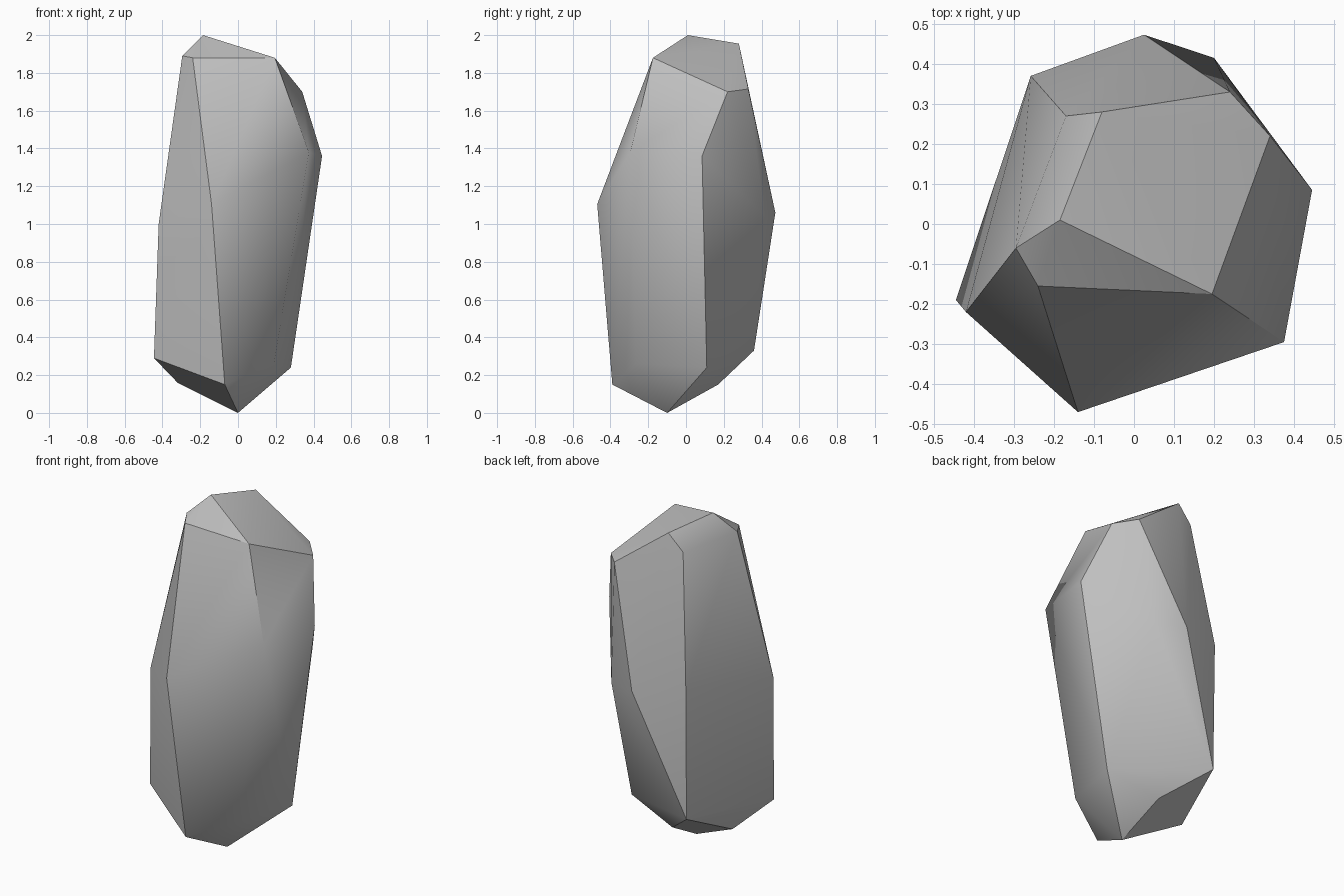
import bpy
import bmesh

# Remove the default object
default = bpy.data.objects.get("Cube")
if default:
    bpy.data.objects.remove(default, do_unlink=True)

# Corners of the crystal, from the tip down to the foot
corners = {
    "X": (-.185, .01, 2), "A": (-.295, -.06, 1.89), "B": (-.24, -.155, 1.88),
    "G": (.195, -.175, 1.88), "N": (-.08, .28, 1.955), "O": (-.17, .27, 1.86),
    "P": (.24, .33, 1.715), "L": (.34, .22, 1.7), "H": (.375, -.295, 1.38),
    "K": (.445, .085, 1.36), "C": (-.14, -.47, 1.105), "F": (-.42, -.22, 1),
    "R": (.025, .473, 1.06), "Q": (.2, .415, 1.045), "T": (-.258, .37, 1.1),
    "E": (-.445, -.19, .29), "D": (-.07, -.39, .15), "I": (.19, -.265, .26),
    "J": (.28, .11, .24), "S": (-.255, .36, .33), "V": (-.32, .02, .16),
    "W": (-.03, .17, .15), "Z": (0, -.1, 0),
}

# Cut facets, each named by the corners around it
facets = {
    "front": "BGHIDC",
    "right": "GLKJZDIH",
    "front_left": "ABCDEF",
    "tip_front": "XABG",
    "tip_top": "XGLPN",
    "back": "NPRSTO",
    "back_right": "LKJZWSRQP",
    "left": "XNOTSVEFA",
    "foot_back": "ZWSV",
    "foot_front": "DEVZ",
}

# One grey stone colour
stone = bpy.data.materials.new("stone_grey")
stone.use_nodes = True
grey = (.52, .52, .52, 1)
stone.diffuse_color = grey
shader = next(n for n in stone.node_tree.nodes if n.type == "BSDF_PRINCIPLED")
shader.inputs["Base Color"].default_value = grey
shader.inputs["Roughness"].default_value = .8

# Wrap the corners in a closed convex skin
bm = bmesh.new()
letter = {bm.verts.new(co): name for name, co in corners.items()}
bmesh.ops.convex_hull(bm, input=list(bm.verts), use_existing_faces=False)
bmesh.ops.recalc_face_normals(bm, faces=list(bm.faces))


def facets_of(face):
    """Names of the facets that hold all corners of a face."""
    names = {letter[v] for v in face.verts}
    return {key for key, ring in facets.items() if names <= set(ring)}


# Smooth inside each facet, sharp where two facets meet
owner = {face: facets_of(face) for face in bm.faces}
for face in bm.faces:
    face.smooth = True
for edge in bm.edges:
    if len(edge.link_faces) == 2:
        first, second = edge.link_faces
        edge.smooth = bool(owner[first] & owner[second])

# Drop any corner the skin does not use
loose = [v for v in bm.verts if not v.link_faces]
bmesh.ops.delete(bm, geom=loose, context="VERTS")

mesh = bpy.data.meshes.new("crystal_rock")
bm.to_mesh(mesh)
bm.free()
mesh.materials.append(stone)
rock = bpy.data.objects.new("crystal_rock", mesh)
bpy.context.collection.objects.link(rock)
